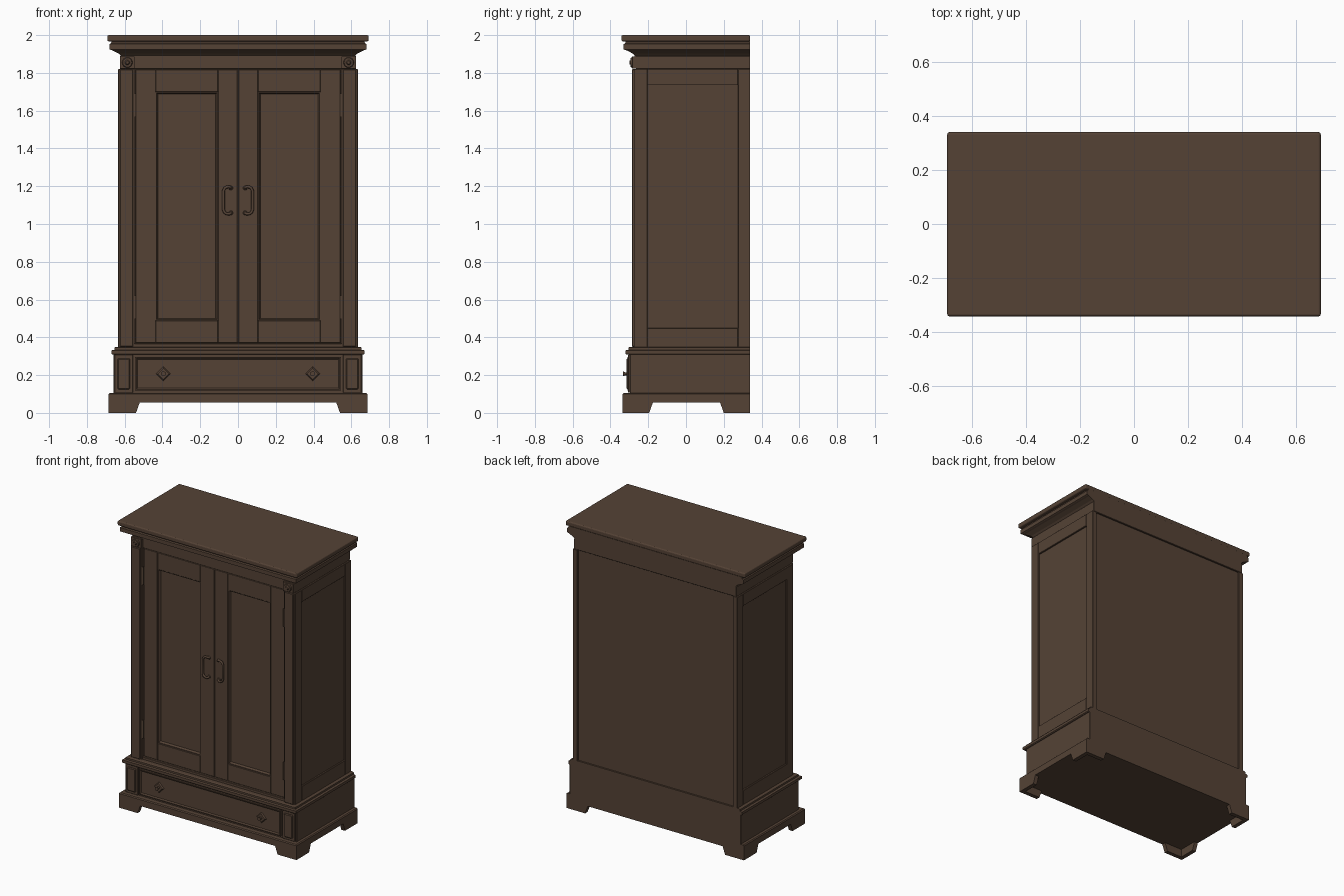
import bpy, bmesh, math
from mathutils import Matrix, Vector

if "Cube" in bpy.data.objects:
    bpy.data.objects.remove(bpy.data.objects["Cube"])

wood = bpy.data.materials.new("dark_brown_wood")
wood.diffuse_color = (0.09, 0.055, 0.036, 1)
wood.use_nodes = True
wood.node_tree.nodes["Principled BSDF"].inputs["Base Color"].default_value = wood.diffuse_color
BACK = 0.34


def finish(name, bm, bevel=0.0, segs=1, smooth=False):
    bmesh.ops.recalc_face_normals(bm, faces=bm.faces)
    me = bpy.data.meshes.new(name)
    bm.to_mesh(me)
    bm.free()
    me.materials.append(wood)
    ob = bpy.data.objects.new(name, me)
    bpy.context.collection.objects.link(ob)
    if bevel:
        m = ob.modifiers.new("bevel", 'BEVEL')
        m.width, m.segments = bevel, segs
    if smooth:
        bpy.ops.object.select_all(action='DESELECT')
        ob.select_set(True)
        bpy.context.view_layer.objects.active = ob
        bpy.ops.object.shade_smooth_by_angle(angle=math.radians(35))
    return ob


def box(name, x, y, z, bevel=0.002, segs=1):
    bm = bmesh.new()
    bmesh.ops.create_cube(bm, size=1)
    for v in bm.verts:
        v.co = [(a + b) / 2 + c * abs(b - a) for (a, b), c in zip((x, y, z), v.co)]
    return finish(name, bm, bevel, segs)


def stack(name, rows, back=BACK, gap=0.35):
    """Moulding of stacked rectangles: rows are (z, half width); the back stays flush."""
    bm = bmesh.new()
    rings = [[bm.verts.new(p) for p in ((-h, gap - h, z), (h, gap - h, z), (h, back, z), (-h, back, z))]
             for z, h in rows]
    for a, b in zip(rings, rings[1:]):
        for i in range(4):
            j = (i + 1) % 4
            bm.faces.new((a[i], a[j], b[j], b[i]))
    bm.faces.new(rings[0])
    bm.faces.new(rings[-1])
    return finish(name, bm)


def prism(name, pts, vec):
    """Extrude a flat polygon of 3D points along a vector."""
    bm = bmesh.new()
    f = bm.faces.new([bm.verts.new(p) for p in pts])
    r = bmesh.ops.extrude_face_region(bm, geom=[f])
    bmesh.ops.translate(bm, vec=vec, verts=[v for v in r["geom"] if isinstance(v, bmesh.types.BMVert)])
    return finish(name, bm)


def disc(name, loc, r1, r2, depth, axis='Y', sides=24):
    """Cone or cylinder; along Y the r2 end points to the front."""
    bm = bmesh.new()
    rot = Matrix.Rotation(math.pi / 2, 4, 'X') if axis == 'Y' else Matrix()
    bmesh.ops.create_cone(bm, cap_ends=True, segments=sides, radius1=r1, radius2=r2, depth=depth,
                          matrix=Matrix.Translation(loc) @ rot)
    return finish(name, bm, smooth=sides > 4)


def frame(name, x, y, z, w):
    """Thin rectangular moulding whose front slopes down to its inner edge."""
    bm = bmesh.new()
    def ring(d, yy):
        return [bm.verts.new(p) for p in ((x[0] + d, yy, z[0] + d), (x[1] - d, yy, z[0] + d),
                                          (x[1] - d, yy, z[1] - d), (x[0] + d, yy, z[1] - d))]
    rs = [ring(0, y[1]), ring(0, y[0]), ring(w * 0.4, y[0]), ring(w, y[1])]
    for k in range(4):
        a, b = rs[k], rs[(k + 1) % 4]
        for i in range(4):
            j = (i + 1) % 4
            bm.faces.new((a[i], a[j], b[j], b[i]))
    return finish(name, bm)


# Cornice and top
box("top_slab", (-.692, .692), (-.342, BACK), (1.967, 2.0), .008, 3)
stack("cornice", [(1.885, .622), (1.893, .622), (1.903, .633), (1.918, .662), (1.921, .672),
                  (1.925, .68), (1.952, .68), (1.957, .672), (1.97, .668)])

# Frieze
box("frieze", (-.626, .626), (-.265, BACK), (1.82, 1.89))

# Carcass core, doubling as the recessed panels behind the frames
box("carcass_panels", (-.624, .624), (-.246, .328), (.32, 1.85), 0)
box("bottom_rail", (-.55, .55), (-.272, -.24), (.34, .367))

for s in (-1, 1):
    side = "right" if s > 0 else "left"

    def sx(a, b):
        return tuple(sorted((s * a, s * b)))

    # Corner posts, pilasters, side frames
    box(side + "_front_post", sx(.547, .635), (-.276, -.205), (.34, 1.82))
    box(side + "_pilaster", sx(.555, .626), (-.287, -.27), (.35, 1.82), .004)
    box(side + "_back_post", sx(.60, .635), (.275, BACK), (.34, 1.82))
    box(side + "_side_top_rail", sx(.60, .635), (-.205, .275), (1.735, 1.82))
    box(side + "_side_bottom_rail", sx(.60, .635), (-.205, .275), (.34, .45))

    # Rosette block
    box(side + "_rosette_block", sx(.547, .626), (-.286, -.25), (1.822, 1.888))
    disc(side + "_rosette", (s * .586, -.289, 1.855), .028, .024, .008)
    disc(side + "_rosette_button", (s * .586, -.295, 1.855), .016, .008, .01)

    # Door: stiles, rails, panel moulding
    dy = (-.264, -.24)
    box(side + "_door_outer_stile", sx(.436, .543), dy, (.37, 1.818))
    box(side + "_door_inner_stile", sx(.004, .106), dy, (.37, 1.818))
    box(side + "_door_top_rail", sx(.106, .436), dy, (1.70, 1.818))
    box(side + "_door_bottom_rail", sx(.106, .436), dy, (.37, .488))
    frame(side + "_door_moulding", sx(.106, .436), (-.260, -.244), (.488, 1.70), .014)

    # Hinges
    for n, z in (("lower", .56), ("upper", 1.628)):
        disc(f"{side}_{n}_hinge", (s * .545, -.27, z), .006, .006, .125, 'Z', 12)

    # Door handle: bent rod with small round feet
    cu = bpy.data.curves.new(side + "_handle", 'CURVE')
    cu.dimensions = '3D'
    cu.bevel_depth, cu.bevel_resolution, cu.use_fill_caps = .0075, 3, True
    half = [(.038, -.258, .066), (.038, -.272, .068), (.046, -.276, .072), (.06, -.276, .071),
            (.071, -.276, .064), (.077, -.276, .05)]
    path = half + [(x, y, -z) for x, y, z in reversed(half)]
    sp = cu.splines.new('POLY')
    sp.points.add(len(path) - 1)
    for p, (x, y, z) in zip(sp.points, path):
        p.co = (s * x, y, 1.125 + z, 1)
    cu.materials.append(wood)
    ob = bpy.data.objects.new(side + "_handle", cu)
    bpy.context.collection.objects.link(ob)
    bpy.ops.object.select_all(action='DESELECT')
    ob.select_set(True)
    bpy.context.view_layer.objects.active = ob
    bpy.ops.object.convert(target='MESH')
    bpy.ops.object.shade_smooth_by_angle(angle=math.radians(50))
    for dz in (-.066, .066):
        disc(side + "_handle_foot", (s * .038, -.266, 1.125 + dz), .012, .009, .006)

    # Drawer-level corner block
    box(side + "_plinth_block", sx(.557, .653), (-.306, -.29), (.107, .308))
    box(side + "_plinth_block_panel", sx(.572, .638), (-.315, -.30), (.125, .288), .005)

    # Drawer pull: diamond plate and knob
    disc(side + "_pull_plate", (s * .395, -.308, .207), .038, .030, .008, sides=4)
    disc(side + "_pull_stem", (s * .395, -.318, .207), .008, .008, .02)
    disc(side + "_pull_knob", (s * .395, -.328, .207), .009, .013, .012)

    # Bracket feet: two boards meeting at each corner
    for n, yo, d in (("front", -.335, 1), ("back", BACK, -1)):
        prism(f"{side}_{n}_foot_face", [(s * .685, yo, 0), (s * .54, yo, 0), (s * .52, yo, .056),
                                       (s * .685, yo, .056)], Vector((0, d * .028, 0)))
        yi = yo + d * .028
        prism(f"{side}_{n}_foot_side", [(s * .685, yi, 0), (s * .685, yo + d * .14, 0),
                                       (s * .685, yo + d * .16, .056), (s * .685, yi, .056)],
              Vector((-s * .028, 0, 0)))

# Door meeting strip
box("door_meeting_strip", (-.006, .006), (-.269, -.24), (.37, 1.818), .003)

# Waist moulding, drawer case, base
stack("waist_moulding", [(.308, .664), (.313, .67), (.331, .67), (.334, .655), (.346, .655), (.35, .648)])
box("drawer_case", (-.66, .66), (-.296, BACK), (.10, .312))
box("drawer_front", (-.545, .545), (-.302, -.28), (.118, .296))
frame("drawer_moulding", (-.545, .545), (-.309, -.30), (.118, .296), .016)
stack("base_moulding", [(.055, .685), (.099, .685), (.105, .679)])
